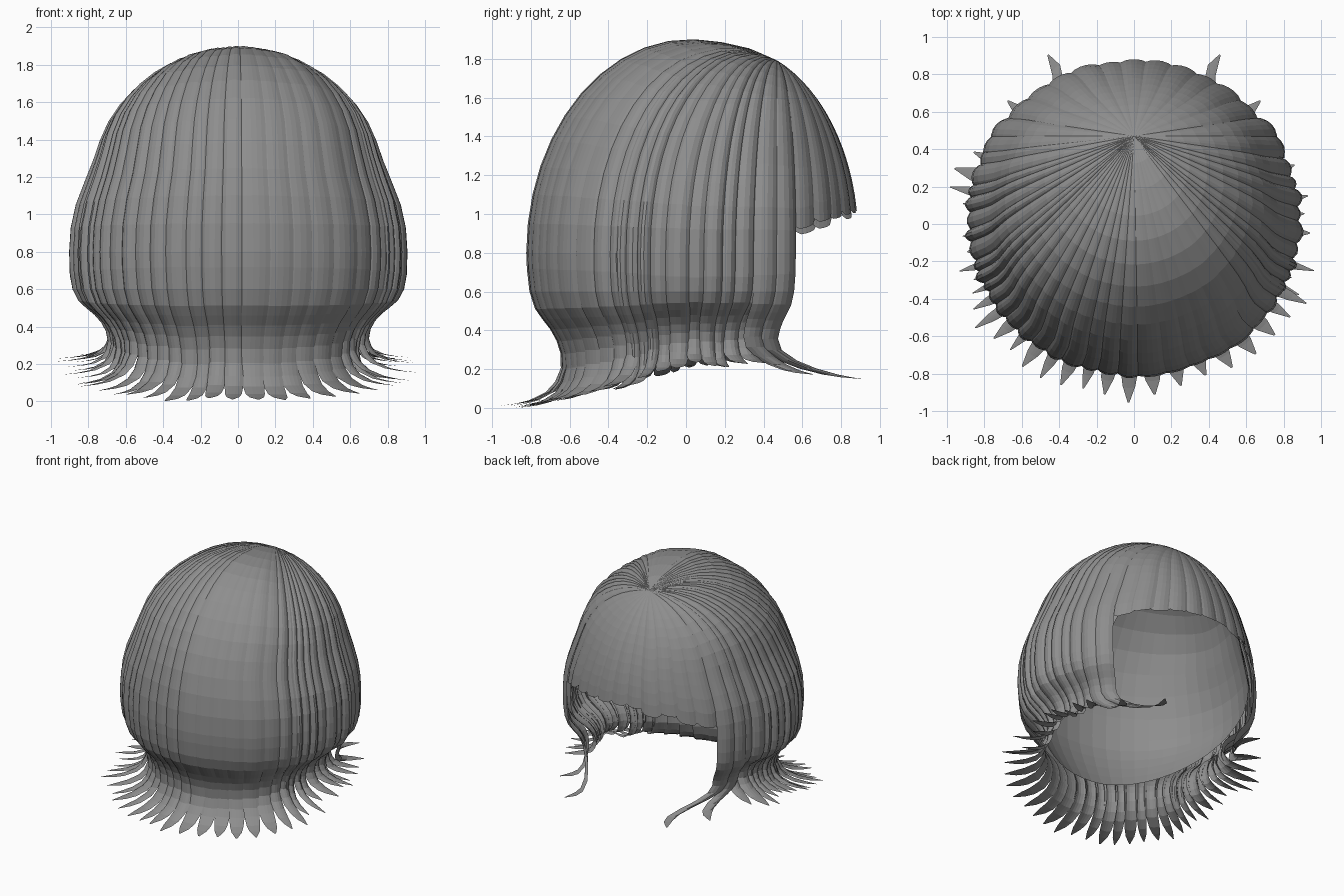
import bpy, bmesh, math, random
from mathutils import Vector

if "Cube" in bpy.data.objects:
    bpy.data.objects.remove(bpy.data.objects["Cube"])

random.seed(4)
CROWN = Vector((0, 0.47))          # point all strands radiate from
MID = Vector((0, 0.02, 0.8))       # centre of the dome
FRONT_B, BACK_B = 0.88, 0.84       # dome half depths

hair = bpy.data.materials.new("dark grey hair")
hair.diffuse_color = (0.27, 0.27, 0.27, 1)
hair.use_nodes = True
hair.node_tree.nodes["Principled BSDF"].inputs["Base Color"].default_value = hair.diffuse_color

# lower profile: fraction of drop from z 0.6 to the hem, radius factor, width
LOWER = [(-.2, .996, 1), (0, .98, 1), (.15, .945, 1), (.24, .90, 1), (.33, .85, 1), (.43, .81, 1),
         (.54, .785, 1), (.67, .78, .97), (.79, .81, .9), (.88, .86, .82), (.95, .95, .66),
         (.98, 1.03, .46), (1, 1.12, .06)]


def rim(a):
    """Widest outline of the hair at angle a (degrees)."""
    a = math.radians(a)
    b = FRONT_B if math.sin(a) > 0 else BACK_B
    return Vector((0.9 * math.cos(a), 0.02 + b * math.sin(a)))


def dome(a, f):
    """Point on the dome, fraction f of the way from crown to rim."""
    p = CROWN.lerp(rim(a), f)
    b = FRONT_B if p.y > 0.02 else BACK_B
    rho = math.hypot(p.x / 0.9, (p.y - 0.02) / b)
    t = min(max(p.y / 0.5, 0), 1)
    n = 2 + 0.5 * t * t * (3 - 2 * t)
    z = 0.8 + 1.1 * math.sqrt(max(0, 1 - rho ** n))
    waist = 1 - 0.045 * math.exp(-((z - 1.27) / 0.2) ** 2)
    return Vector((p.x * waist, p.y, z))


def end_s(a, z):
    """Dome parameter at which the strand reaches height z."""
    lo, hi = 0.2, 1.0
    for _ in range(25):
        m = (lo + hi) / 2
        if dome(a, math.sin(m * math.pi / 2)).z > z:
            lo = m
        else:
            hi = m
    return lo


def puff(p, k):
    return MID + (p - MID) * k


def make(name, rows_list):
    bm = bmesh.new()
    for rows in rows_list:
        vs = [[bm.verts.new(p) for p in r] for r in rows]
        for r0, r1 in zip(vs, vs[1:]):
            for i in range(len(r0) - 1):
                bm.faces.new((r0[i], r1[i], r1[i + 1], r0[i + 1]))
    bmesh.ops.remove_doubles(bm, verts=bm.verts, dist=0.0004)
    me = bpy.data.meshes.new(name)
    bm.to_mesh(me)
    bm.free()
    me.materials.append(hair)
    ob = bpy.data.objects.new(name, me)
    bpy.context.collection.objects.link(ob)
    return ob


COLS = [-1, -.6, -.2, .2, .6, 1]


def long_strand(a, hw, depth, hem, flare, curl=(0, 0), lift=0.0, pinch=1.0):
    """Strand from crown to flipped-out pointed tip."""
    rows = []
    for i in range(15):
        s = i / 14
        f = math.sin(s * math.pi / 2)
        rows.append([puff(dome(a + hw * v, f), 1 + (lift - depth * v * v) * s) for v in COLS])
    for u, k, width in LOWER:
        k = 1 + (k - 1) * pinch if k < 1 else k
        k += (flare - 1.12) * max(u, 0) ** 6
        w = max(0, (u - .55) / .45) ** 2
        row = []
        for v in COLS:
            p = rim(a + hw * v * width) * (k * (1 + lift - depth * v * v * width))
            row.append(Vector((p.x + curl[0] * w, p.y + curl[1] * w, 0.6 + (hem - 0.6) * u)))
        rows.append(row)
    return rows


def hem_at(a):
    return min(max(0.2 + 0.27 * rim(a).y, 0), 0.23)


# back strands: broad smooth panels on one side, finer on the other
back, a = [], -152
while a < -26:
    step = 8.5 if -95 < a < -45 else random.uniform(5, 7.5)
    c = a + step / 2
    depth = 0.012 if step > 8 else 0.03
    back.append(long_strand(c, step * .62, depth, hem_at(c) + random.uniform(0, .02),
                            random.uniform(1.08, 1.17), lift=random.uniform(-.008, .008)))
    a += step
make("back_strands", back)

# side strands: grooved, of varying width
for side in (1, -1):
    sides, a = [], -28
    while a < 24:
        step = random.uniform(4, 7.5)
        c = a + step / 2
        c = c if side > 0 else 180 - c
        sides.append(long_strand(c, step * .68, 0.045, hem_at(c) + random.uniform(-.02, .03),
                                 random.uniform(0.98, 1.12), lift=random.uniform(-.012, .012)))
        a += step
    make("side_strands_" + ("right" if side > 0 else "left"), sides)

# face locks curling towards the face opening
for side in (1, -1):
    locks = []
    for i, c in enumerate((28, 34.5)):
        ang = c if side > 0 else 180 - c
        g = (0.55, 1)[i]
        locks.append(long_strand(ang, 5, 0.03, 0.2 - .05 * g, 1.1, curl=(-0.36 * g * side, 0.33 * g),
                                 lift=0.006 * i, pinch=0.75))
    make("face_lock_" + ("right" if side > 0 else "left"), locks)

# fringe: short strands with a blunt, slightly notched hem
fringe, n = [], 11
for j in range(n):
    c = 40 + 100 * (j + .5) / n
    lift, drop = random.uniform(-.01, .008), random.uniform(-.02, .02)
    rows = [[] for _ in range(14)]
    for v in COLS:
        ang = c + 5.3 * v
        hem = 0.89 + 0.12 * max(0, rim(ang).y - .55) / .35 + drop + .03 * abs(v) ** 4
        e = end_s(ang, hem)
        for i in range(14):
            s = e * i / 13
            p = dome(ang, math.sin(s * math.pi / 2))
            rows[i].append(puff(p, 1 + (lift - .02 * v * v) * s - .02 * s ** 6))
    fringe.append(rows)
make("fringe", fringe)

# inner cap: hairline high at the forehead, sloping down to the nape
cap = [[] for _ in range(17)]
for j in range(49):
    ang = 360 * j / 48
    y = rim(ang).y
    hairline = 1.2 if y > .62 else 0.3 + 0.55 * max(0, (y + .8) / 1.42)
    e = end_s(ang, max(hairline, 0.82))
    for i in range(12):
        s = e * i / 11
        cap[i].append(puff(dome(ang, math.sin(s * math.pi / 2)), 0.94))
    top = cap[11][-1]
    for i in range(1, 6):
        z = top.z + (min(hairline, top.z) - top.z) * i / 5
        k = 1 - 0.2 * max(0, (0.75 - z) / 0.4) ** 1.4
        cap[11 + i].append(Vector((top.x * k, top.y * k, z)))
make("inner_cap", [cap])
